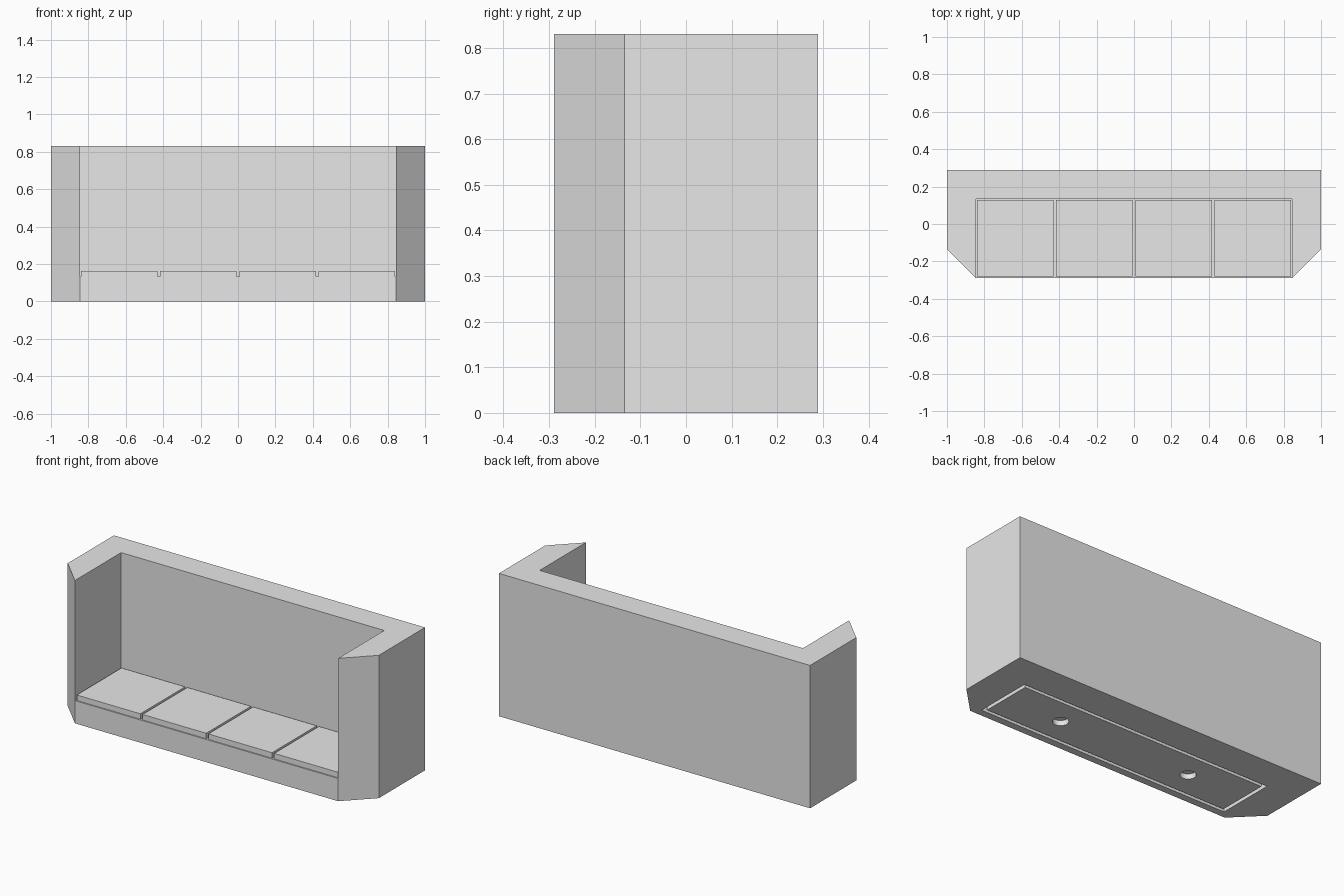
import bpy
import bmesh
from mathutils import Matrix, Vector

if "Cube" in bpy.data.objects:
    bpy.data.objects.remove(bpy.data.objects["Cube"])

HEIGHT, DEPTH, WALL = 0.83, 0.289, 0.154
INNER_X, INNER_Y = 1 - WALL, DEPTH - WALL
SEAT_Z, CUSHION_TOP = 0.132, 0.164
MID_Y = (INNER_Y - DEPTH) / 2
RECESS = 0.03

grey = bpy.data.materials.new("plain grey")
grey.use_nodes = True
grey.diffuse_color = (0.8, 0.8, 0.8, 1)
grey.node_tree.nodes["Principled BSDF"].inputs["Base Color"].default_value = (0.8, 0.8, 0.8, 1)


def finish(name, bm):
    bmesh.ops.recalc_face_normals(bm, faces=bm.faces)
    mesh = bpy.data.meshes.new(name)
    bm.to_mesh(mesh)
    bm.free()
    mesh.materials.append(grey)
    obj = bpy.data.objects.new(name, mesh)
    bpy.context.collection.objects.link(obj)
    return obj


def box(name, low, high):
    low, high = Vector(low), Vector(high)
    bm = bmesh.new()
    place = Matrix.Translation((low + high) / 2) @ Matrix.Diagonal((*(high - low), 1))
    bmesh.ops.create_cube(bm, size=1, matrix=place)
    return finish(name, bm)


def prism(name, outline, height):
    bm = bmesh.new()
    face = bm.faces.new([bm.verts.new((x, y, 0)) for x, y in outline])
    grown = bmesh.ops.extrude_face_region(bm, geom=[face])["geom"]
    top = [v for v in grown if isinstance(v, bmesh.types.BMVert)]
    bmesh.ops.translate(bm, vec=(0, 0, height), verts=top)
    return finish(name, bm)


def cylinder(name, x, y, radius, height):
    bm = bmesh.new()
    bmesh.ops.create_cone(bm, cap_ends=True, segments=32, radius1=radius, radius2=radius,
                          depth=height, matrix=Matrix.Translation((x, y, 0)))
    return finish(name, bm)


def cut(target, cutter):
    cutter.hide_render = True
    mod = target.modifiers.new("cut", 'BOOLEAN')
    mod.operation, mod.solver, mod.object = 'DIFFERENCE', 'EXACT', cutter
    bpy.context.view_layer.objects.active = target
    bpy.ops.object.modifier_apply(modifier=mod.name)
    bpy.data.objects.remove(cutter)


# Sofa frame: back, arms with chamfered front corners, and seat base
half = [(1, DEPTH), (1, WALL - DEPTH), (INNER_X, -DEPTH)]
frame = prism("sofa_frame", half + [(-x, y) for x, y in reversed(half)], HEIGHT)
cut(frame, box("seat_cutter", (-INNER_X, -1, SEAT_Z), (INNER_X, INNER_Y, 1)))

# Underside groove around a panel with two round sockets
PANEL_X, PANEL_Y, GROOVE = 0.805, 0.17, 0.02
cut(frame, box("groove_cutter", (-PANEL_X, MID_Y - PANEL_Y, -RECESS),
               (PANEL_X, MID_Y + PANEL_Y, RECESS)))
px, py = PANEL_X - GROOVE, PANEL_Y - GROOVE
panel = box("underside_panel", (-px, MID_Y - py, 0), (px, MID_Y + py, RECESS))
for side in (-1, 1):
    cut(panel, cylinder("socket_cutter", side * INNER_X / 2, MID_Y, 0.042, 4 * RECESS))

# Four seat cushions with narrow gaps
pitch, gap = INNER_X / 2, 0.007
for i in range(4):
    left = -INNER_X + i * pitch
    box(f"seat_cushion_{i + 1}", (left + gap, -DEPTH + gap, SEAT_Z),
        (left + pitch - gap, INNER_Y - gap, CUSHION_TOP))
